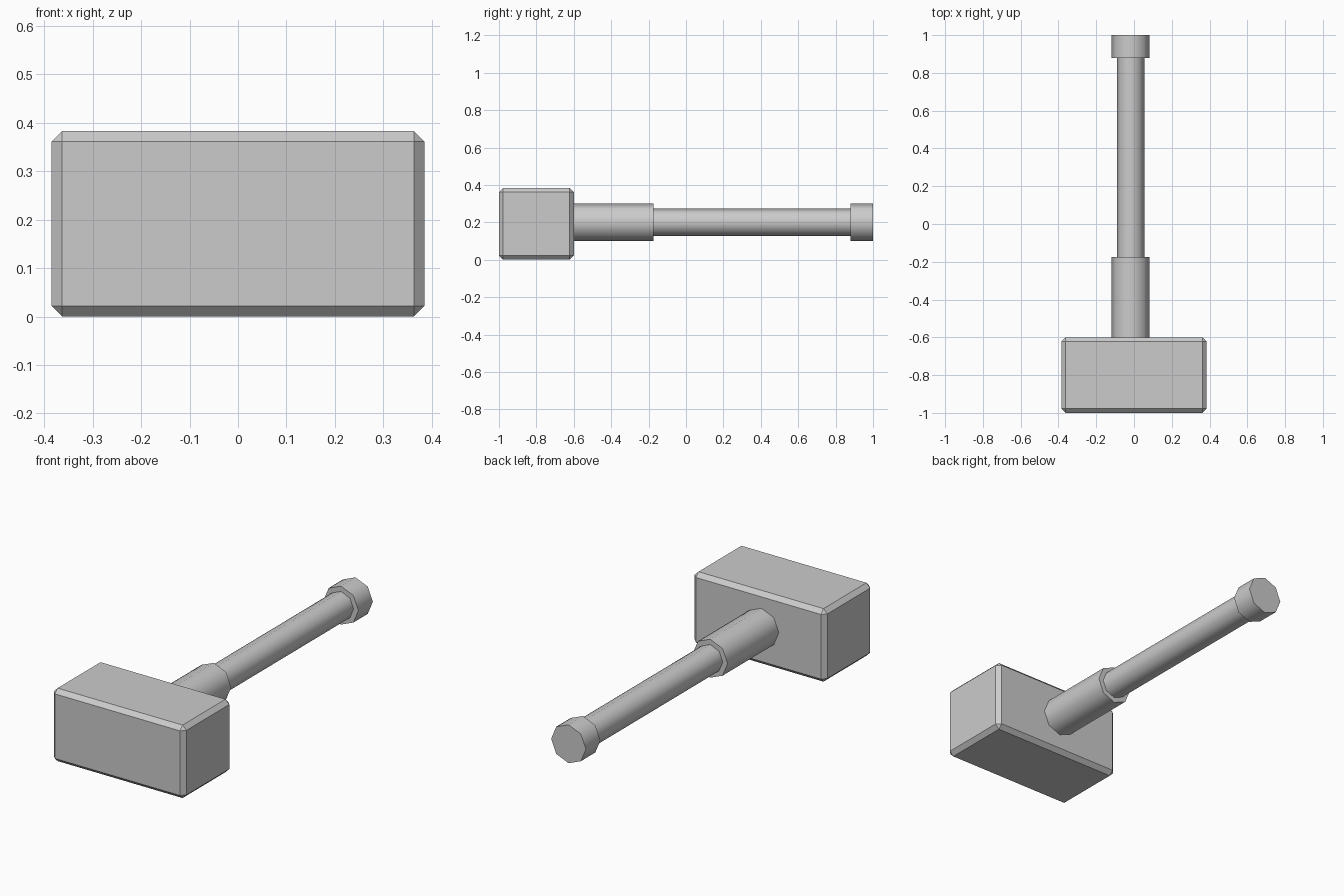
import bpy
from math import radians

if "Cube" in bpy.data.objects:
    bpy.data.objects.remove(bpy.data.objects["Cube"])

AXIS_X, AXIS_Z = -0.018, 0.2


def rod(name, radius, y0, y1):
    """Smooth eight-sided cylinder along y, with crisp end rims."""
    bpy.ops.mesh.primitive_cylinder_add(
        vertices=8, radius=radius, depth=y1 - y0,
        location=(AXIS_X, (y0 + y1) / 2, AXIS_Z), rotation=(radians(90), 0, 0))
    ob = bpy.context.object
    ob.name = name
    bpy.ops.object.shade_smooth_by_angle(angle=radians(50))
    return ob


# Chamfered block head
bpy.ops.mesh.primitive_cube_add(size=1, location=(0, -0.8, 0.1915))
head = bpy.context.object
head.name = "hammer_head"
head.scale = (0.77, 0.4, 0.383)
bpy.ops.object.transform_apply(location=False, rotation=False, scale=True)
bevel = head.modifiers.new("chamfer", 'BEVEL')
bevel.width = 0.022
bevel.segments = 1

# Handle: thick collar, slim shaft and end knob
rod("handle_collar", 0.101, -0.6, -0.175)
rod("handle_shaft", 0.073, -0.175, 0.88)
rod("handle_knob", 0.101, 0.88, 1.0)
